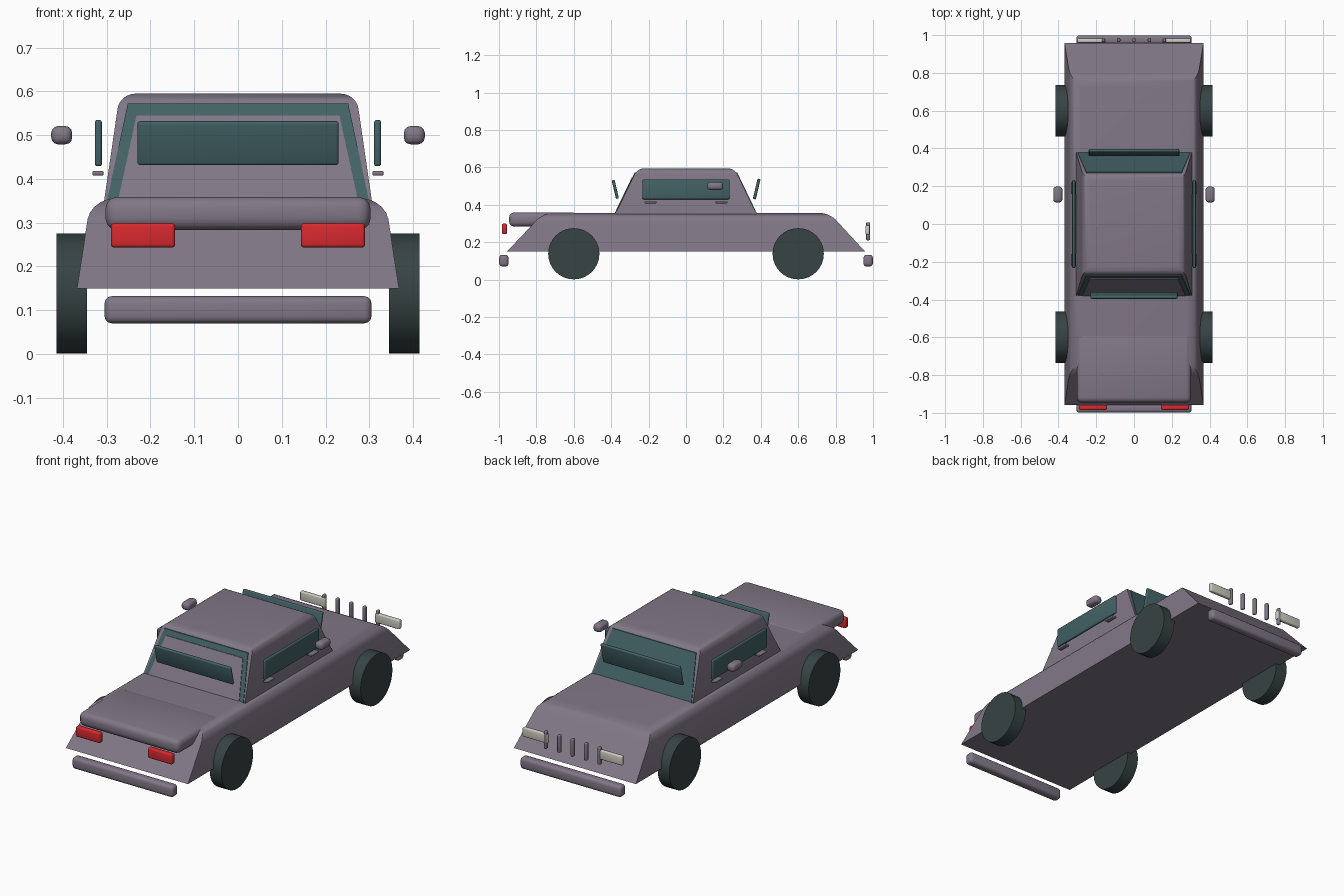
import bpy
import bmesh
import math

if "Cube" in bpy.data.objects:
    bpy.data.objects.remove(bpy.data.objects["Cube"], do_unlink=True)


def material(name, rgb):
    mat = bpy.data.materials.new(name)
    mat.use_nodes = True
    mat.diffuse_color = (*rgb, 1)
    mat.node_tree.nodes["Principled BSDF"].inputs["Base Color"].default_value = (*rgb, 1)
    return mat


PAINT = material("mauve paint", (0.22, 0.185, 0.24))
GLASS = material("teal glass", (0.055, 0.12, 0.13))
RUBBER = material("dark rubber", (0.038, 0.056, 0.056))
RED = material("red lamp", (0.68, 0.022, 0.028))
WHITE = material("white lamp", (0.6, 0.6, 0.52))


def finish(name, bm, mat):
    bmesh.ops.recalc_face_normals(bm, faces=bm.faces)
    mesh = bpy.data.meshes.new(name)
    bm.to_mesh(mesh)
    bm.free()
    mesh.materials.append(mat)
    obj = bpy.data.objects.new(name, mesh)
    bpy.context.collection.objects.link(obj)
    bpy.ops.object.select_all(action="DESELECT")
    bpy.context.view_layer.objects.active = obj
    obj.select_set(True)
    bpy.ops.object.shade_smooth_by_angle(angle=math.radians(35))
    return obj


def tapered(name, mat, z0, half0, ys0, z1, half1, ys1, bevel=0.0):
    """Block with different footprints at bottom and top; top rim rounded."""
    bm = bmesh.new()
    rings = []
    for z, half, (ya, yb) in ((z0, half0, ys0), (z1, half1, ys1)):
        rings.append([bm.verts.new((x, y, z)) for x, y in
                      ((-half, ya), (half, ya), (half, yb), (-half, yb))])
    low, high = rings
    bm.faces.new(low)
    top = bm.faces.new(high)
    for i in range(4):
        j = (i + 1) % 4
        bm.faces.new((low[i], low[j], high[j], high[i]))
    if bevel:
        bmesh.ops.bevel(bm, geom=list(top.edges), offset=bevel, segments=5,
                        profile=0.5, affect="EDGES")
    return finish(name, bm, mat)


def box(name, mat, center, size, bevel, tilt=0.0, segments=3):
    """Rounded box, optionally tilted about x."""
    bm = bmesh.new()
    bmesh.ops.create_cube(bm, size=1)
    bmesh.ops.scale(bm, vec=size, verts=bm.verts)
    bmesh.ops.bevel(bm, geom=list(bm.edges), offset=bevel, segments=segments,
                    profile=0.5, affect="EDGES")
    obj = finish(name, bm, mat)
    obj.location = center
    obj.rotation_euler.x = tilt
    return obj


# Body and cabin shells
tapered("body", PAINT, 0.15, 0.368, (-0.957, 0.957), 0.356, 0.335, (-0.77, 0.775), 0.055)
Z0, Z1, Y0, Y1 = 0.35, 0.595, 0.378, 0.26
tapered("cabin", PAINT, Z0, 0.306, (-Y0, Y0), Z1, 0.27, (-Y1, Y1), 0.035)


def cabin_plate(name, mat, side, za, half_a, zb, half_b, proud):
    """Thin plate lying on the sloping front (+1) or rear (-1) of the cabin."""
    def span(z):
        y = Y0 + (Y1 - Y0) * (z - Z0) / (Z1 - Z0)
        return sorted((side * (y - 0.003), side * (y + proud)))
    tapered(name, mat, za, half_a, span(za), zb, half_b, span(zb))


cabin_plate("windshield", GLASS, 1, 0.352, 0.299, 0.572, 0.252, 0.003)
cabin_plate("rear_window_surround", GLASS, -1, 0.352, 0.299, 0.572, 0.252, 0.003)
cabin_plate("rear_panel", PAINT, -1, 0.352, 0.274, 0.545, 0.232, 0.006)

# Free-standing glass panes
box("front_pane", GLASS, (0, 0.378, 0.484), (0.48, 0.016, 0.112), 0.006, -0.23)
box("rear_pane", GLASS, (0, -0.378, 0.482), (0.46, 0.016, 0.102), 0.006, 0.23)

# Boot lid and bumpers
box("boot_lid", PAINT, (0, -0.763, 0.321), (0.606, 0.365, 0.076), 0.027)
for name, y in (("front_bumper", 0.974), ("rear_bumper", -0.974)):
    box(name, PAINT, (0, y, 0.101), (0.61, 0.05, 0.062), 0.016)

# Paired parts
for side, label in ((1, "left"), (-1, "right")):
    box(f"{label}_side_window", GLASS, (side * 0.319, 0, 0.482),
        (0.016, 0.466, 0.106), 0.006)
    box(f"{label}_mirror", PAINT, (side * 0.403, 0.156, 0.5), (0.048, 0.084, 0.042), 0.016)
    box(f"{label}_tail_light", RED, (side * 0.217, -0.971, 0.271), (0.147, 0.028, 0.056), 0.008)
    box(f"{label}_headlight", WHITE, (side * 0.225, 0.971, 0.265), (0.15, 0.022, 0.05), 0.006)
    for y, end in ((0.6, "front"), (-0.6, "rear")):
        bm = bmesh.new()
        bmesh.ops.create_cone(bm, cap_ends=True, segments=32, radius1=0.137,
                              radius2=0.137, depth=0.07)
        wheel = finish(f"{end}_{label}_wheel", bm, RUBBER)
        wheel.rotation_euler.y = math.pi / 2
        wheel.location = (side * 0.38, y, 0.138)
        box(f"{end}_{label}_handle", PAINT, (side * 0.32, math.copysign(0.19, y), 0.413),
            (0.026, 0.064, 0.011), 0.004)

# Grille bars
for i in range(5):
    box(f"grille_bar_{i + 1}", PAINT, ((i - 2) * 0.081, 0.974, 0.258),
        (0.017, 0.022, 0.096), 0.006)
